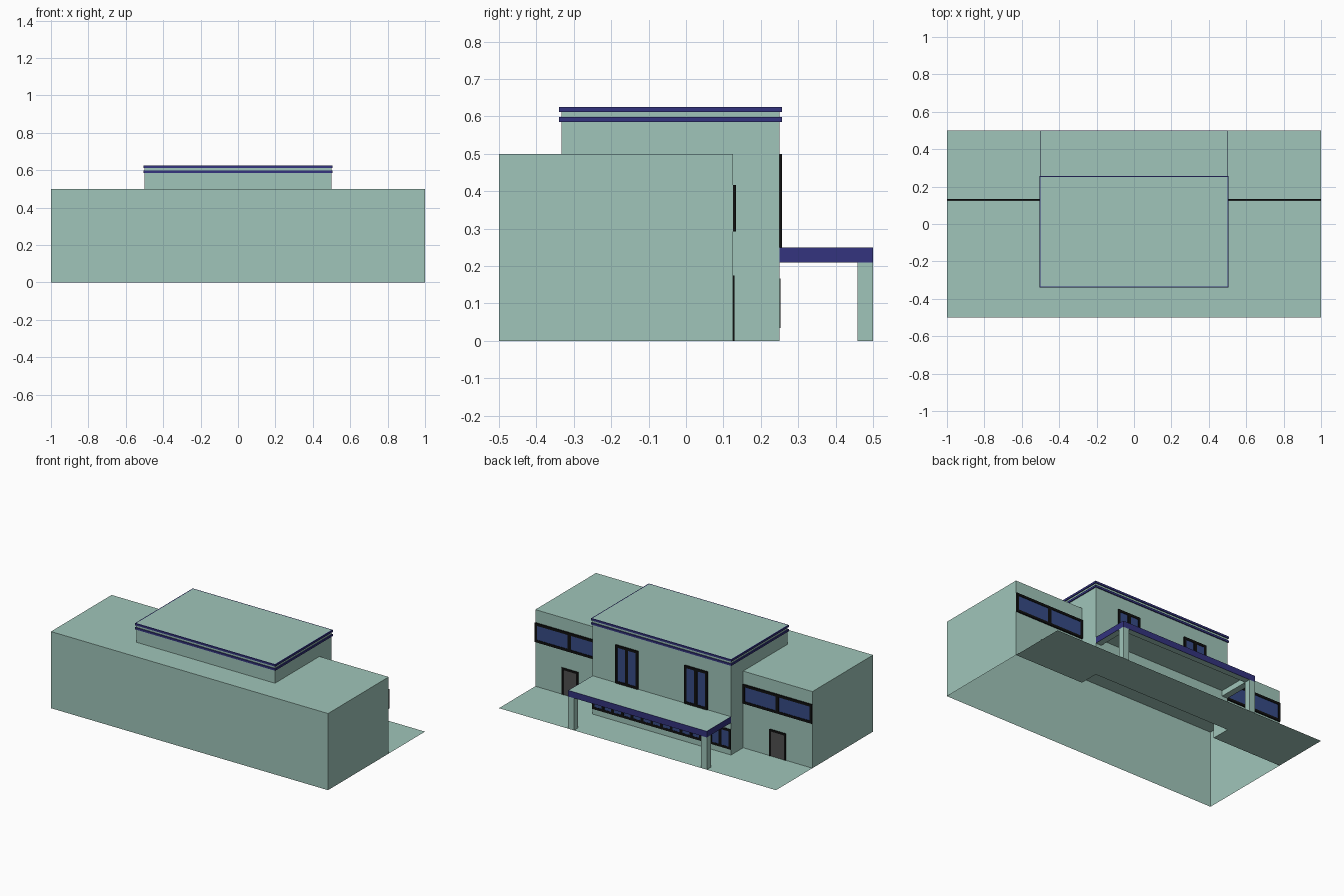
import bpy

if "Cube" in bpy.data.objects:
    bpy.data.objects.remove(bpy.data.objects["Cube"])

def material(name, r, g, b):
    m = bpy.data.materials.new(name)
    m.diffuse_color = (r, g, b, 1)
    m.use_nodes = True
    m.node_tree.nodes["Principled BSDF"].inputs["Base Color"].default_value = m.diffuse_color
    return m

WALL = material("pale_green", 0.35, 0.56, 0.49)
TRIM = material("navy_trim", 0.033, 0.033, 0.21)
GLASS = material("blue_glass", 0.037, 0.07, 0.24)
FRAME = material("black_frame", 0.005, 0.005, 0.005)
DOOR = material("grey_door", 0.08, 0.08, 0.08)

def mesh(name, verts, faces, mat):
    me = bpy.data.meshes.new(name)
    me.from_pydata(verts, [], faces)
    me.materials.append(mat)
    ob = bpy.data.objects.new(name, me)
    bpy.context.collection.objects.link(ob)
    return ob

def boxes(name, mat, items, bottom=True):
    """One object from several (x0, x1, y0, y1, z0, z1) boxes."""
    verts, faces = [], []
    for x0, x1, y0, y1, z0, z1 in items:
        n = len(verts)
        verts += [(x, y, z) for z in (z0, z1) for x, y in ((x0, y0), (x1, y0), (x1, y1), (x0, y1))]
        quads = [(4, 5, 6, 7), (0, 1, 5, 4), (1, 2, 6, 5), (2, 3, 7, 6), (3, 0, 4, 7)]
        if bottom:
            quads.append((3, 2, 1, 0))
        faces += [tuple(n + i for i in q) for q in quads]
    return mesh(name, verts, faces, mat)

def window(name, x0, x1, z0, z1, y, panes, depth, bar, mullion):
    """Black framed window on a back wall with a row of panes."""
    bars = [(x0, x1, y, y + depth, z0, z0 + bar), (x0, x1, y, y + depth, z1 - bar, z1)]
    za, zb = z0 + bar, z1 - bar
    bars += [(x0, x0 + bar, y, y + depth, za, zb), (x1 - bar, x1, y, y + depth, za, zb)]
    step = (x1 - x0 - 2 * bar + mullion) / panes
    for i in range(1, panes):
        x = x0 + bar + i * step - mullion
        bars.append((x, x + mullion, y, y + depth, za, zb))
    boxes(name + "_frame", FRAME, bars)
    boxes(name + "_glass", GLASS, [(x0 + bar, x1 - bar, y, y + depth * 0.6, za, zb)])

# Hollow building shell: T-shaped outer walls, open underneath
W, H, TOP = 0.5, 0.5, 0.625
FRONT, WING, BACK, UP = -0.5, 0.125, 0.25, -0.333
plan = [(-1, FRONT), (1, FRONT), (1, WING), (W, WING), (W, BACK), (-W, BACK), (-W, WING), (-1, WING)]
n = len(plan)
mesh("outer_walls", [(x, y, z) for z in (0, H) for x, y in plan],
     [(i, (i + 1) % n, (i + 1) % n + n, i + n) for i in range(n)], WALL)

# Flat roof around the raised centre
mesh("wing_roof",
     [(x, y, H) for x, y in ((-1, FRONT), (1, FRONT), (1, WING), (W, WING),
                             (W, UP), (-W, UP), (-W, WING), (-1, WING))],
     [(0, 1, 4, 5), (1, 2, 3, 4), (0, 5, 6, 7)], WALL)
boxes("raised_centre", WALL, [(-W, W, UP, BACK, H, TOP)], bottom=False)

# Two thin trim bands around the raised centre
t = 0.006
for i, z in enumerate((0.585, 0.612)):
    a, b = z, z + 0.013
    boxes(f"trim_band_{i + 1}", TRIM, [
        (-W - t, W + t, UP - t, UP, a, b), (-W - t, W + t, BACK, BACK + t, a, b),
        (-W - t, -W, UP, BACK, a, b), (W, W + t, UP, BACK, a, b)])

# Paved ground behind the building
mesh("ground_slab", [(x, y, 0) for x, y in ((-1, WING), (-W, WING), (-W, BACK), (W, BACK),
                                         (W, WING), (1, WING), (1, 0.5), (-1, 0.5))],
     [(0, 1, 2, 7), (2, 3, 6, 7), (3, 4, 5, 6)], WALL)

# Canopy: roof sheet, edge beams, navy fascia and two pillars
C, B, f = 0.5, 0.0417, 0.002
boxes("canopy_roof", WALL, [(-W + f, W - f, BACK, C - f, 0.246, 0.25)])
boxes("canopy_beams", WALL, [
    (-W + f, W - f, C - B, C - f, 0.21, 0.246),
    (-W + f, -W + B, BACK, C - B, 0.21, 0.246),
    (W - B, W - f, BACK, C - B, 0.21, 0.246)])
boxes("canopy_fascia", TRIM, [
    (-W, W, C - f, C, 0.21, 0.25),
    (-W, -W + f, BACK, C - f, 0.21, 0.25),
    (W - f, W, BACK, C - f, 0.21, 0.25)])
boxes("canopy_pillars", WALL, [(-W, -W + B, C - B, C, 0, 0.21), (W - B, W, C - B, C, 0, 0.21)])

# Ground floor strip of windows under the canopy
window("lower_window", -W, W, 0.035, 0.167, BACK, 14, 0.003, 0.016, 0.02)

# Upper windows, wing windows and doors on both sides
for side, s in (("left", -1), ("right", 1)):
    def span(a, b):
        return sorted((s * a, s * b))
    window(f"upper_window_{side}", *span(0.167, 0.333), 0.25, 0.5, BACK, 2, 0.007, 0.016, 0.022)
    window(f"wing_window_{side}", *span(0.5, 1.0), 0.292, 0.417, WING, 2, 0.008, 0.016, 0.025)
    x0, x1 = span(0.69, 0.81)
    k, y1 = 0.014, WING + 0.004
    boxes(f"door_frame_{side}", FRAME, [
        (x0, x0 + k, WING, y1, 0, 0.175), (x1 - k, x1, WING, y1, 0, 0.175),
        (x0 + k, x1 - k, WING, y1, 0.175 - k, 0.175)])
    boxes(f"door_panel_{side}", DOOR, [(x0 + k, x1 - k, WING, WING + 0.002, 0, 0.175 - k)])
